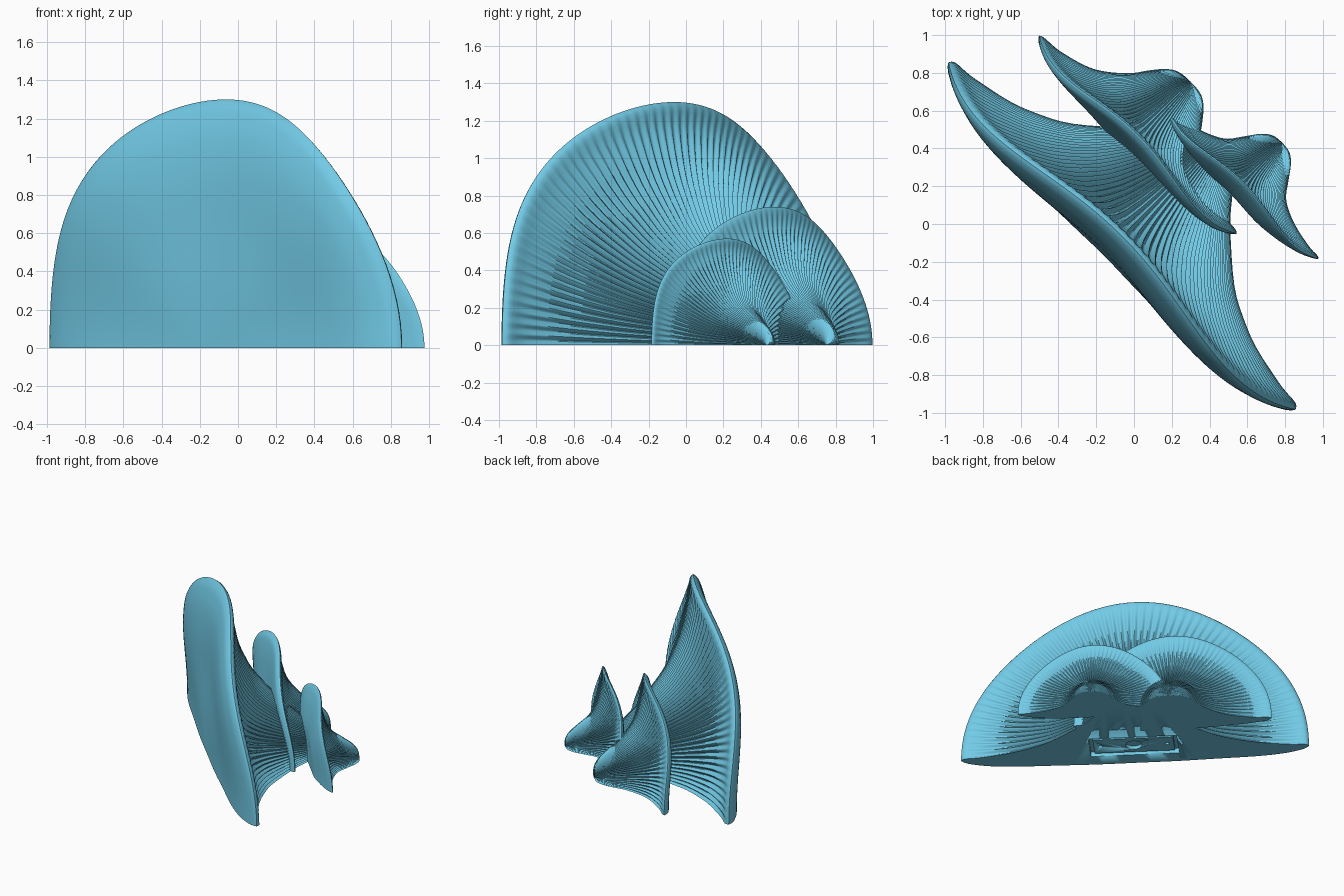
import bpy, bmesh, math
from mathutils import Vector, Matrix

if "Cube" in bpy.data.objects:
    bpy.data.objects.remove(bpy.data.objects["Cube"])

S = math.sqrt(0.5)
mat = bpy.data.materials.new("cyan")
mat.diffuse_color = (0.17, 0.60, 0.80, 1)
mat.use_nodes = True
mat.node_tree.nodes["Principled BSDF"].inputs["Base Color"].default_value = mat.diffuse_color


def world(u, a, z):
    # u runs along the caps, a runs out along the stems
    return Vector(((u + a) * S, (a - u) * S, z))


def curve(pts, n):
    # Catmull-Rom samples through (radius, axial) points
    out = []
    m = len(pts) - 1
    for k in range(n + 1):
        x = k / n * m
        i = min(int(x), m - 1)
        t = x - i
        p = [Vector(pts[min(max(i + d, 0), m)]) for d in (-1, 0, 1, 2)]
        out.append(0.5 * (2 * p[1] + (p[2] - p[0]) * t
                          + (2 * p[0] - 5 * p[1] + 4 * p[2] - p[3]) * t * t
                          + (3 * p[1] - p[0] - 3 * p[2] + p[3]) * t ** 3))
    return out


def fungus(name, u0, a0, R, back, front, ribs, amp, rows=32, wave=0.04):
    bm = bmesh.new()
    cols = ribs * 7
    grids = []
    for side, pts in ((1, back), (0, front)):
        prof = curve(pts, rows)
        grid = []
        for j in range(cols + 1):
            th = math.pi * j / cols
            line = []
            for k, p in enumerate(prof):
                r, a = max(p.x, 0), p.y
                if side:  # pleated gills, fading at the tip and rim
                    tan = (prof[min(k + 1, rows)] - prof[max(k - 1, 0)]).normalized()
                    f = min(1, r / (0.32 * R)) * min(1, max(0, (1 - r / R) / 0.22))
                    d = amp * f * math.cos(2 * ribs * th)
                    r += -tan.y * d
                    a += tan.x * d
                # gentle waviness of the rim
                a += wave * R * (math.cos(4 * th) - 1) * (r / R) ** 2
                z = max(0, r * math.sin(th)) if 0 < j < cols else 0
                line.append(bm.verts.new(world(u0 + r * math.cos(th), a0 + a, z)))
            grid.append(line)
        grids.append(grid)
        for j in range(cols):
            for k in range(rows):
                bm.faces.new((grid[j][k], grid[j + 1][k], grid[j + 1][k + 1], grid[j][k + 1]))
    # flat base
    b, f = grids
    for j in (0, cols):
        for k in range(rows):
            bm.faces.new((b[j][k], b[j][k + 1], f[j][k + 1], f[j][k]))
    bmesh.ops.remove_doubles(bm, verts=bm.verts, dist=1e-5)
    bmesh.ops.recalc_face_normals(bm, faces=bm.faces)
    return finish(name, bm)


def finish(name, bm):
    me = bpy.data.meshes.new(name)
    bm.to_mesh(me)
    bm.free()
    ob = bpy.data.objects.new(name, me)
    bpy.context.collection.objects.link(ob)
    me.materials.append(mat)
    bpy.ops.object.select_all(action='DESELECT')
    bpy.context.view_layer.objects.active = ob
    ob.select_set(True)
    bpy.ops.object.shade_smooth_by_angle(angle=math.radians(50))
    return ob


def block(name, u, a, z, size):
    bm = bmesh.new()
    bmesh.ops.create_cube(bm, size=1, matrix=Matrix.Translation(world(u, a, z))
                          @ Matrix.Rotation(-math.pi / 4, 4, 'Z') @ Matrix.Diagonal((*size, 1)))
    return finish(name, bm)


def disc(name, u, a, z, rad, h):
    bm = bmesh.new()
    bmesh.ops.create_cone(bm, cap_ends=True, segments=32, radius1=rad, radius2=rad, depth=h,
                          matrix=Matrix.Translation(world(u, a, z)))
    return finish(name, bm)


def cut(ob, cutter):
    m = ob.modifiers.new("cut", 'BOOLEAN')
    m.operation, m.solver, m.object = 'DIFFERENCE', 'EXACT', cutter
    cutter.hide_render = True
    cutter.hide_set(True)


# Three half caps with gilled stems
large = fungus("large_cap", 0, 0, 1.3,
               [(0, .60), (.13, .585), (.23, .50), (.32, .39), (.41, .297), (.60, .135),
                (.75, .05), (.93, -.02), (1.15, -.06), (1.27, -.065), (1.3, -.09)],
               [(0, -.23), (.3, -.23), (.6, -.22), (.9, -.21), (1.1, -.185),
                (1.23, -.145), (1.28, -.115), (1.3, -.09)], 64, .012)
fungus("medium_cap", -.32, 0, .74,
       [(0, .745), (.08, .735), (.14, .695), (.20, .62), (.25, .55), (.35, .46),
        (.45, .405), (.60, .365), (.71, .36), (.74, .35)],
       [(0, .23), (.2, .245), (.4, .265), (.57, .285), (.69, .31), (.73, .335), (.74, .35)],
       56, .007)
fungus("small_cap", .25, 0, .57,
       [(0, .86), (.06, .85), (.11, .81), (.16, .74), (.22, .66), (.31, .61),
        (.41, .58), (.50, .567), (.555, .568), (.57, .56)],
       [(0, .475), (.15, .475), (.28, .475), (.42, .50), (.52, .53), (.56, .55), (.57, .56)],
       52, .006)

# Recessed mounting plate under the large stem
cut(large, block("recess_cutter", 0, .02, 0, (.66, .26, .08)))
plate = block("mounting_plate", 0, .02, .025, (.60, .20, .034))
cut(plate, disc("center_hole_cutter", 0, .02, 0, .06, .07))
for u in (-.25, .25):
    cut(plate, disc("screw_hole_cutter", u, .02, 0, .015, .07))
